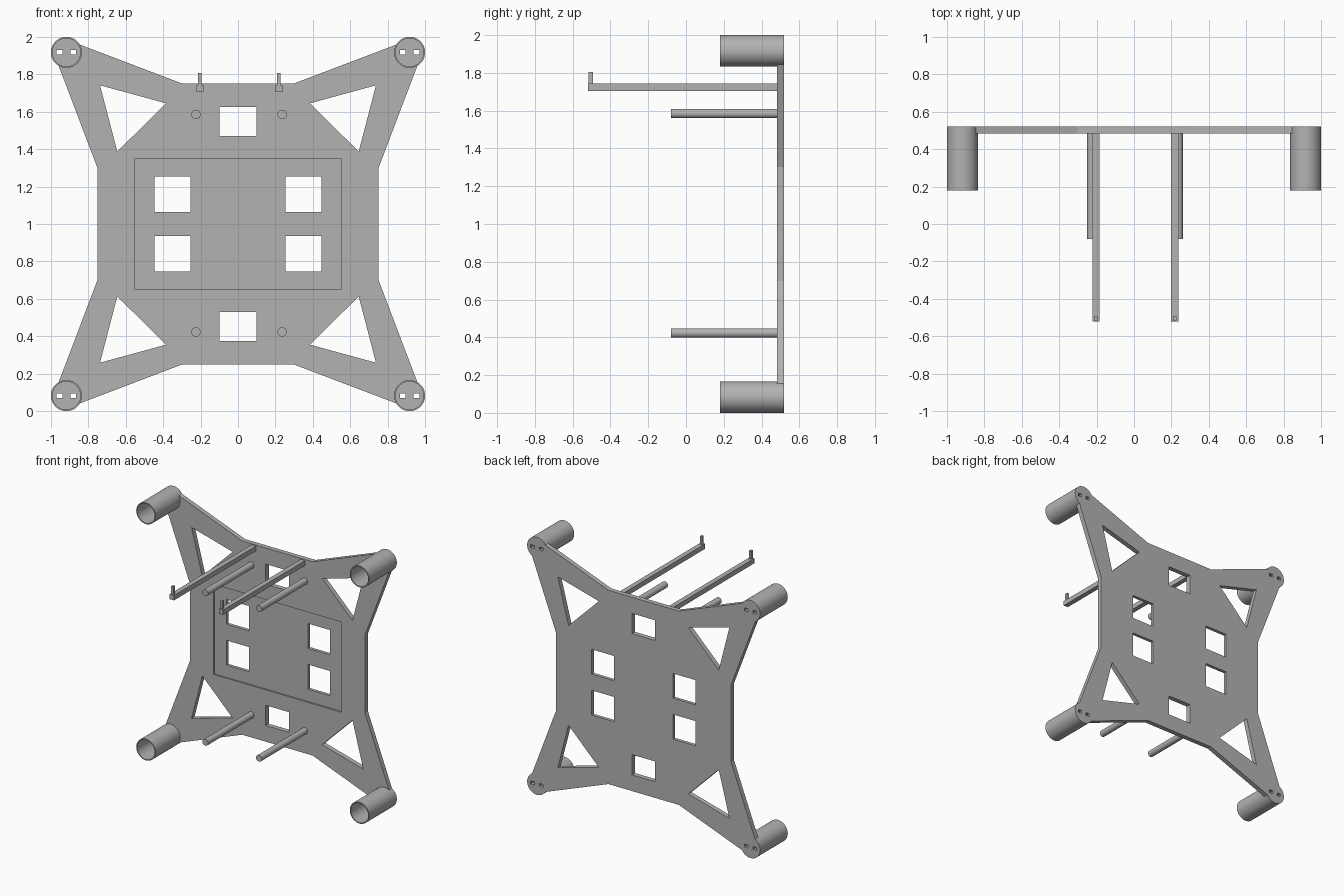
import bpy, bmesh
from math import sin, cos, radians, pi
from mathutils import Matrix

if "Cube" in bpy.data.objects:
    bpy.data.objects.remove(bpy.data.objects["Cube"])

MID = 1.0                       # height of the plate centre
BACK, FACE = 0.52, 0.483        # back and front planes of the plate
TUBE_C, TUBE_R, TUBE_IN = 0.917, 0.083, 0.075
QUADRANTS = [(1, 1), (1, -1), (-1, -1), (-1, 1)]

grey = bpy.data.materials.new("plain grey")
grey.use_nodes = True
grey.diffuse_color = (0.45, 0.45, 0.45, 1)
grey.node_tree.nodes["Principled BSDF"].inputs["Base Color"].default_value = (0.45, 0.45, 0.45, 1)


def finish(bm, name, smooth=False):
    bmesh.ops.recalc_face_normals(bm, faces=bm.faces)
    mesh = bpy.data.meshes.new(name)
    bm.to_mesh(mesh)
    bm.free()
    mesh.materials.append(grey)
    ob = bpy.data.objects.new(name, mesh)
    bpy.context.collection.objects.link(ob)
    if smooth:
        bpy.ops.object.select_all(action='DESELECT')
        ob.select_set(True)
        bpy.context.view_layer.objects.active = ob
        bpy.ops.object.shade_smooth_by_angle(angle=radians(30))
    return ob


def add_prism(bm, points, y0, y1):
    """Extrude an outline of (x, height from centre) along y."""
    face = bm.faces.new([bm.verts.new((x, y0, MID + z)) for x, z in points])
    new = bmesh.ops.extrude_face_region(bm, geom=[face])["geom"]
    bmesh.ops.translate(bm, vec=(0, y1 - y0, 0),
                        verts=[v for v in new if isinstance(v, bmesh.types.BMVert)])


def rect(x, z, w, h):
    return [(x + sx * w / 2, z + sz * h / 2) for sx, sz in QUADRANTS]


def box(bm, lo, hi):
    size = [b - a for a, b in zip(lo, hi)]
    centre = [(a + b) / 2 for a, b in zip(lo, hi)]
    bmesh.ops.create_cube(bm, size=1, matrix=Matrix.Translation(centre) @ Matrix.Diagonal((*size, 1)))


def cut(ob, cutter):
    cutter.hide_render = True
    mod = ob.modifiers.new("cut", 'BOOLEAN')
    mod.operation, mod.solver, mod.object = 'DIFFERENCE', 'EXACT', cutter
    bpy.context.view_layer.objects.active = ob
    bpy.ops.object.modifier_apply(modifier=mod.name)
    bpy.data.objects.remove(cutter)


# Plate outline: one arm with a rounded tip, mirrored into four quadrants
arc = [radians(150 - 210 * i / 28) for i in range(29)]
arm = [(0.302, 0.752)]
arm += [(TUBE_C + TUBE_R * cos(a), TUBE_C + TUBE_R * sin(a)) for a in arc]
arm += [(0.752, 0.302)]
outline = []
for sx, sz in QUADRANTS:
    side = arm if sx * sz > 0 else arm[::-1]
    outline += [(sx * x, sz * z) for x, z in side]
bm = bmesh.new()
add_prism(bm, outline, FACE, BACK)
plate = finish(bm, "base_plate")

# Through holes: arm triangles, square windows and strap slots
bm = bmesh.new()
holes = [rect(0, s * 0.548, 0.2, 0.157) for s in (1, -1)]
for sx, sz in QUADRANTS:
    holes.append([(sx * x, sz * z) for x, z in ((0.737, 0.741), (0.385, 0.645), (0.645, 0.387))])
    holes.append(rect(sx * 0.349, sz * 0.159, 0.193, 0.192))
    holes += [rect(sx * TUBE_C + d, sz * TUBE_C, 0.031, 0.023) for d in (-0.037, 0.037)]
for h in holes:
    add_prism(bm, h, FACE - 0.1, BACK + 0.1)
cut(plate, finish(bm, "hole_cutter"))

# Shallow rectangular recess in the front
bm = bmesh.new()
add_prism(bm, rect(0, 0, 1.1, 0.7), FACE - 0.1, FACE + 0.012)
cut(plate, finish(bm, "recess_cutter"))
bpy.ops.object.select_all(action='DESELECT')
plate.select_set(True)
bpy.context.view_layer.objects.active = plate
bpy.ops.object.shade_smooth_by_angle(angle=radians(15))

# Hollow corner tubes
for sx, sz in QUADRANTS:
    bm = bmesh.new()
    cx, cz = sx * TUBE_C, MID + sz * TUBE_C
    profile = [(TUBE_R, 0.18), (TUBE_R, FACE + 0.003), (TUBE_IN, FACE + 0.003), (TUBE_IN, 0.18)]
    ring = [bm.verts.new((cx + r, y, cz)) for r, y in profile]
    edges = [bm.edges.new((ring[i], ring[(i + 1) % 4])) for i in range(4)]
    bmesh.ops.spin(bm, geom=ring + edges, cent=(cx, 0, cz), axis=(0, 1, 0),
                   angle=2 * pi, steps=48, use_merge=True)
    bmesh.ops.remove_doubles(bm, verts=bm.verts, dist=0.0005)
    name = ("upper" if sz > 0 else "lower") + ("_left" if sx > 0 else "_right") + "_tube"
    finish(bm, name, smooth=True)

# Round pegs
for label, z in (("upper", 1.585), ("lower", 0.423)):
    for side, x in (("left", 0.236), ("right", -0.225)):
        bm = bmesh.new()
        y0, y1 = -0.08, FACE + 0.003
        place = Matrix.Translation((x, (y0 + y1) / 2, z)) @ Matrix.Rotation(pi / 2, 4, 'X')
        bmesh.ops.create_cone(bm, cap_ends=True, segments=32, radius1=0.025, radius2=0.025,
                              depth=y1 - y0, matrix=place)
        finish(bm, f"{label}_{side}_peg", smooth=True)

# Long square bars with an upright pin at the tip
for side, x in (("left", 0.218), ("right", -0.204)):
    bm = bmesh.new()
    box(bm, (x - 0.019, -0.52, 1.705), (x + 0.019, FACE + 0.003, 1.743))
    finish(bm, f"{side}_bar")
    bm = bmesh.new()
    box(bm, (x - 0.009, -0.515, 1.74), (x + 0.009, -0.493, 1.806))
    finish(bm, f"{side}_bar_pin")
